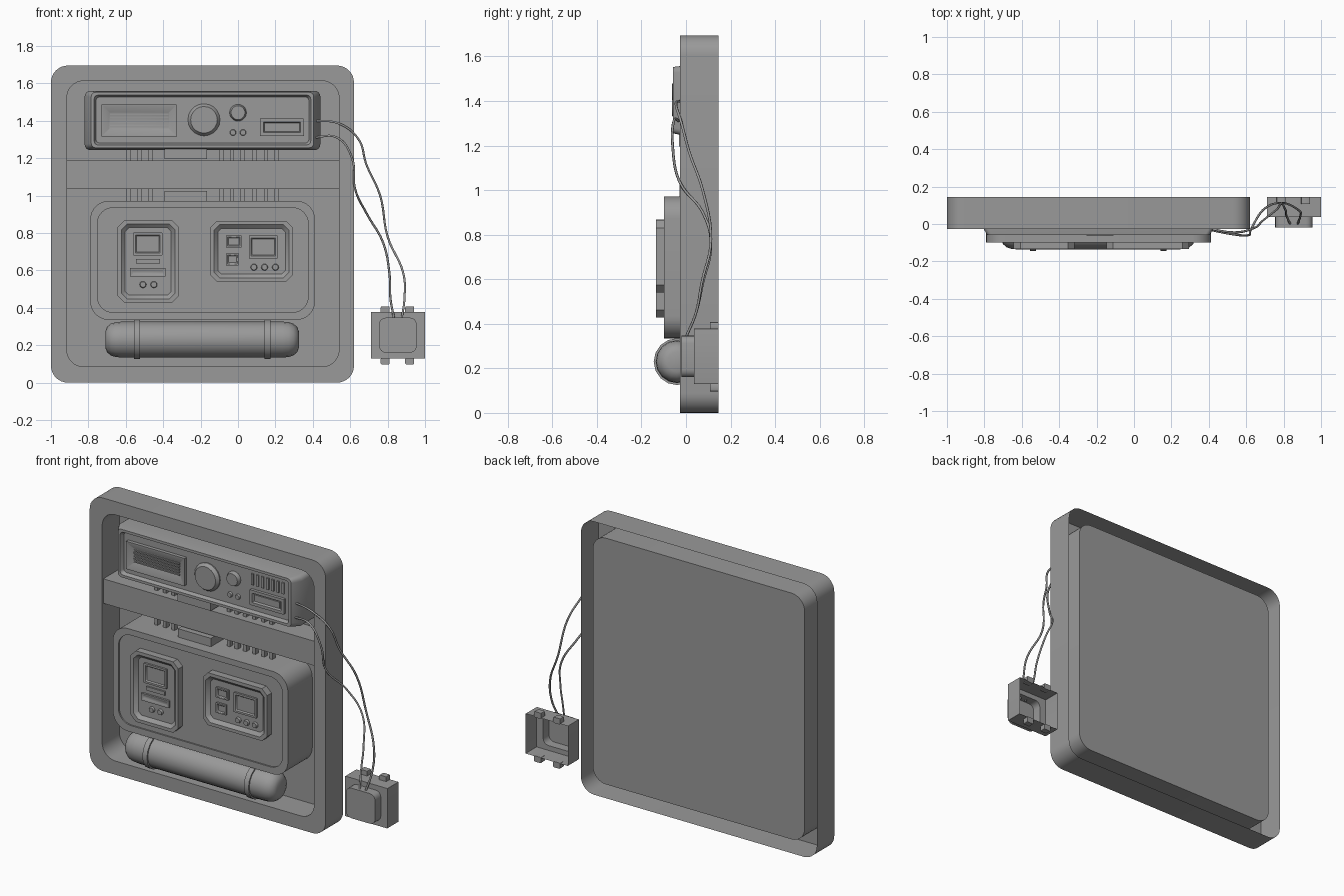
import bpy, bmesh, math

if "Cube" in bpy.data.objects:
    bpy.data.objects.remove(bpy.data.objects["Cube"])

grey = bpy.data.materials.new("dark_grey")
grey.diffuse_color = (0.32, 0.32, 0.32, 1)
grey.use_nodes = True
grey.node_tree.nodes["Principled BSDF"].inputs["Base Color"].default_value = grey.diffuse_color


def rect_ring(rect, r, n):
    """Rounded rectangle (x0, x1, z0, z1), counter-clockwise seen from the front."""
    x0, x1, z0, z1 = rect
    pts = []
    for k, (cx, cz) in enumerate([(x1 - r, z0 + r), (x1 - r, z1 - r), (x0 + r, z1 - r), (x0 + r, z0 + r)]):
        for i in range(n + 1):
            a = math.radians(-90 + 90 * k + 90 * i / n)
            pts.append((cx + r * math.cos(a), cz + r * math.sin(a)))
    return pts


def grow(rect, d):
    x0, x1, z0, z1 = rect
    return (x0 - d, x1 + d, z0 - d, z1 + d)


def finish(name, bm, angle=35):
    me = bpy.data.meshes.new(name)
    bm.to_mesh(me)
    bm.free()
    me.materials.append(grey)
    ob = bpy.data.objects.new(name, me)
    bpy.context.collection.objects.link(ob)
    bpy.context.view_layer.objects.active = ob
    bpy.ops.object.select_all(action='DESELECT')
    ob.select_set(True)
    bpy.ops.object.shade_smooth_by_angle(angle=math.radians(angle))
    return ob


def loft(name, rings, n=6, back=False):
    """Skin (rect, corner radius, y) rings from back to front and cap the last."""
    bm = bmesh.new()
    loops = [[bm.verts.new((x, y, z)) for x, z in rect_ring(rect, r, n)] for rect, r, y in rings]
    m = len(loops[0])
    for a, b in zip(loops, loops[1:]):
        for i in range(m):
            j = (i + 1) % m
            bm.faces.new((a[i], a[j], b[j], b[i]))
    bm.faces.new(loops[-1])
    if back:
        bm.faces.new(loops[0][::-1])
    return finish(name, bm)


def block(name, x0, x1, z0, z1, y0, y1):
    bm = bmesh.new()
    bmesh.ops.create_cube(bm, size=1)
    for v in bm.verts:
        v.co = ((x0, x1)[v.co.x > 0], (y0, y1)[v.co.y > 0], (z0, z1)[v.co.z > 0])
    return finish(name, bm)


def lathe(name, profile, center, axis, sides):
    """Spin (radius, distance) pairs around the x axis or toward the front."""
    bm = bmesh.new()
    cx, cy, cz = center
    loops = []
    for r, d in profile:
        loop = []
        for i in range(sides):
            a = 2 * math.pi * i / sides
            u, w = r * math.cos(a), r * math.sin(a)
            co = (cx + d, cy + u, cz + w) if axis == 'x' else (cx + u, cy - d, cz + w)
            loop.append(bm.verts.new(co))
        loops.append(loop)
    for a, b in zip(loops, loops[1:]):
        for i in range(sides):
            j = (i + 1) % sides
            bm.faces.new((a[i], a[j], b[j], b[i]))
    bm.faces.new(loops[0][::-1])
    bm.faces.new(loops[-1])
    bmesh.ops.recalc_face_normals(bm, faces=bm.faces)
    return finish(name, bm)


def knob(name, x, z, r, y, h):
    lathe(name, [(r, -0.005), (r, h * 0.25), (r * 0.83, h)], (x, y, z), 'y', 20 if r > 0.03 else 12)


def bezel(name, rect, y, h, rim, depth):
    """Raised frame around a sunken display."""
    e = 0.002
    loft(name, [(rect, e, y + 0.005), (rect, e, y - h), (grow(rect, -rim), e, y - h),
                (grow(rect, -rim - 0.006), e, y - h + depth)], n=1)


# Tray: outer wall, front rim, recess walls and back panel
outer, inner = (-1.0, 0.62, 0.0, 1.695), (-0.915, 0.54, 0.085, 1.613)
loft("tray", [(outer, 0.09, 0.145), (outer, 0.09, -0.026), (inner, 0.09, -0.026), (inner, 0.09, 0.143)], n=8)

# Cross shelf, set slightly inside the rim
block("cross_shelf", -0.915, 0.54, 1.035, 1.187, -0.014, 0.14)

# Upper control unit: sloping sides, narrow rim, sunken fascia
FY = -0.036
up, up_back = (-0.785, 0.405, 1.255, 1.553), (-0.82, 0.44, 1.243, 1.56)
loft("upper_unit", [(up_back, 0.03, 0.14), (up_back, 0.03, 0.0), (up, 0.025, -0.058),
                    (grow(up, -0.016), 0.02, -0.058), (grow(up, -0.026), 0.02, FY)], n=4)

# Vent: raised frame sloping in to slats
vent = (-0.73, -0.327, 1.315, 1.487)
loft("vent_frame", [(vent, 0.002, FY + 0.005), (vent, 0.002, FY - 0.022), (grow(vent, -0.01), 0.002, FY - 0.022),
                    (grow(vent, -0.042), 0.002, FY - 0.001)], n=1)
for i in range(5):
    z = 1.367 + i * 0.017
    block("vent_slat", -0.685, -0.372, z - 0.004, z + 0.004, FY - 0.009, FY)

# Knobs, buttons, slots and small display
knob("large_knob", -0.182, 1.405, 0.086, FY, 0.026)
knob("small_knob", 0.0, 1.443, 0.045, FY, 0.024)
for x in (-0.027, 0.027):
    knob("upper_button", x, 1.337, 0.017, FY, 0.012)
for i in range(7):
    x = 0.127 + i * 0.035
    block("grille_bar", x - 0.008, x + 0.008, 1.438, 1.508, FY - 0.008, FY + 0.005)
bezel("upper_display", (0.117, 0.352, 1.318, 1.412), FY, 0.018, 0.018, 0.012)
block("display_bar", 0.15, 0.32, 1.345, 1.385, FY - 0.012, FY)

# Ribs and centre blocks between the shelf and both units
for x in (-0.585, -0.525, -0.467, -0.087, -0.033, 0.025, 0.088, 0.15, 0.205):
    for z0, z1 in ((0.965, 1.038), (1.18, 1.25)):
        block("rib", x - 0.011, x + 0.011, z0, z1, 0.03, 0.06)
block("lower_centre_block", -0.392, -0.165, 0.965, 1.024, -0.03, 0.1)
block("upper_centre_block", -0.392, -0.165, 1.195, 1.255, -0.032, 0.1)

# Lower control unit
LY = -0.09
low = (-0.79, 0.412, 0.335, 0.972)
face = (-0.752, 0.375, 0.375, 0.935)
loft("lower_unit", [(low, 0.1, 0.14), (low, 0.1, -0.099), (face, 0.085, -0.099), (face, 0.085, LY)], n=8)

# Two raised instrument panels with clipped corners and sunken faces
for name, rect in (("left_panel", (-0.643, -0.317, 0.428, 0.868)), ("right_panel", (-0.148, 0.293, 0.54, 0.865))):
    loft(name, [(rect, 0.035, LY + 0.01), (rect, 0.035, -0.134), (grow(rect, -0.02), 0.03, -0.134),
                (grow(rect, -0.04), 0.02, -0.114)], n=1)
PY = -0.114
bezel("left_screen", (-0.56, -0.405, 0.68, 0.802), PY, 0.012, 0.012, 0.008)
block("left_slot", -0.545, -0.417, 0.637, 0.66, PY - 0.01, PY + 0.005)
bezel("left_bar", (-0.578, -0.387, 0.567, 0.612), PY, 0.012, 0.008, 0.005)
bezel("right_screen", (0.058, 0.213, 0.664, 0.786), PY, 0.012, 0.012, 0.008)
bezel("square_key", (-0.065, 0.02, 0.722, 0.786), PY, 0.012, 0.008, 0.006)
bezel("square_key", (-0.065, 0.005, 0.627, 0.69), PY, 0.012, 0.008, 0.006)
for x, z in ((-0.508, 0.524), (-0.45, 0.524), (0.085, 0.617), (0.142, 0.617), (0.2, 0.617)):
    knob("panel_button", x, z, 0.018, PY, 0.014)

# Cylinder with domed ends and two straps
half = [(0.045, 0.517), (0.068, 0.508), (0.085, 0.488), (0.093, 0.463), (0.096, 0.43)]
lathe("tank", [(r, -d) for r, d in half] + half[::-1], (-0.192, -0.04, 0.23), 'x', 16)
for x in (-0.54, 0.157):
    lathe("tank_strap", [(0.105, -0.016), (0.105, 0.016)], (x, -0.04, 0.23), 'x', 16)

# Side box: shell open at the back, with a raised pad
box, pad = (0.71, 1.0, 0.13, 0.378), (0.755, 0.955, 0.16, 0.347)
loft("side_box", [(box, 0.002, 0.145), (box, 0.002, 0.037), (pad, 0.035, 0.037), (pad, 0.035, -0.02)], n=4)
for x in (0.787, 0.918):
    for z in (0.39, 0.115):
        tab = (x - 0.024, x + 0.024, z - 0.018, z + 0.018)
        loft("box_tab", [(tab, 0.006, 0.145), (tab, 0.006, 0.108)], n=2, back=True)

# Two cables from the upper unit to the side box
paths = [
    [(0.40, -0.025, 1.40), (0.54, -0.045, 1.385), (0.645, -0.02, 1.30), (0.685, 0.015, 1.17), (0.76, 0.075, 1.0),
     (0.80, 0.112, 0.78), (0.885, 0.07, 0.58), (0.89, 0.045, 0.45), (0.875, 0.0, 0.34)],
    [(0.40, -0.03, 1.31), (0.53, -0.055, 1.31), (0.61, -0.06, 1.20), (0.625, -0.03, 1.04), (0.69, 0.075, 0.90),
     (0.775, 0.112, 0.75), (0.81, 0.075, 0.58), (0.815, 0.045, 0.45), (0.835, 0.0, 0.34)]]
for path in paths:
    cu = bpy.data.curves.new("cable", 'CURVE')
    cu.dimensions = '3D'
    cu.bevel_depth = 0.006
    cu.bevel_resolution = 1
    cu.resolution_u = 6
    cu.materials.append(grey)
    sp = cu.splines.new('BEZIER')
    sp.bezier_points.add(len(path) - 1)
    for bp, co in zip(sp.bezier_points, path):
        bp.co = co
        bp.handle_left_type = bp.handle_right_type = 'AUTO'
    bpy.context.collection.objects.link(bpy.data.objects.new("cable", cu))
